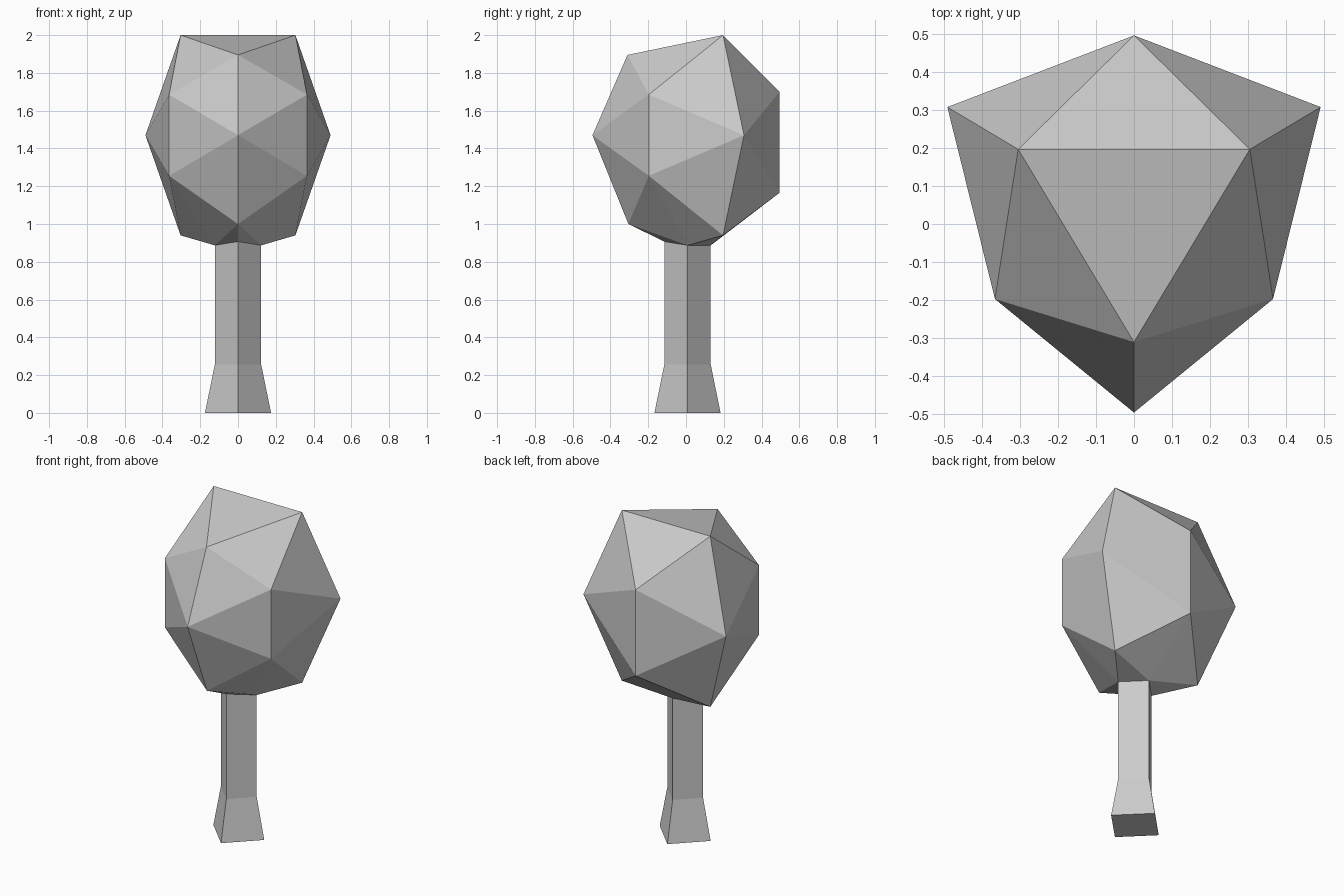
import bpy, bmesh

if "Cube" in bpy.data.objects:
    bpy.data.objects.remove(bpy.data.objects["Cube"])


def add_object(name, bm):
    bmesh.ops.recalc_face_normals(bm, faces=bm.faces[:])
    mesh = bpy.data.meshes.new(name)
    bm.to_mesh(mesh)
    bm.free()
    obj = bpy.data.objects.new(name, mesh)
    bpy.context.collection.objects.link(obj)
    return obj


def diamond(r, z, z_front=None):
    """Four corners of a square section turned 45 degrees."""
    cy = 0.008
    return [(0, cy - r, z if z_front is None else z_front),
            (r, cy, z), (0, cy + r, z), (-r, cy, z)]


collar = diamond(0.123, 0.887, 0.907)

# Trunk: square post with a flared foot
bm = bmesh.new()
rings = [[bm.verts.new(p) for p in ring]
         for ring in (diamond(0.175, 0), diamond(0.123, 0.255), collar)]
for low, high in zip(rings, rings[1:]):
    for i in range(4):
        j = (i + 1) % 4
        bm.faces.new((low[i], low[j], high[j], high[i]))
bm.faces.new(rings[0])
add_object("trunk", bm)

# Crown: faceted convex foliage that narrows into the trunk top
centre_points = [(0, -0.31, 1.895), (0, -0.495, 1.47), (0, -0.305, 1.0),
                 (0, 0.495, 1.70), (0, 0.495, 1.165)]
side_points = [(0.304, 0.196, 2.0), (0.365, -0.197, 1.685), (0.49, 0.307, 1.47),
               (0.365, -0.197, 1.255), (0.304, 0.196, 0.94)]
bm = bmesh.new()
for p in centre_points:
    bm.verts.new(p)
for x, y, z in side_points:
    for s in (-1, 1):
        bm.verts.new((s * x, y, z))
collar_verts = {bm.verts.new(p) for p in collar}
bmesh.ops.convex_hull(bm, input=bm.verts[:])

# Open the crown where the trunk joins
cap = [f for f in bm.faces if all(v in collar_verts for v in f.verts)]
bmesh.ops.delete(bm, geom=cap, context='FACES_ONLY')
loose = [e for e in bm.edges if not e.link_faces]
bmesh.ops.delete(bm, geom=loose, context='EDGES')
add_object("crown", bm)
